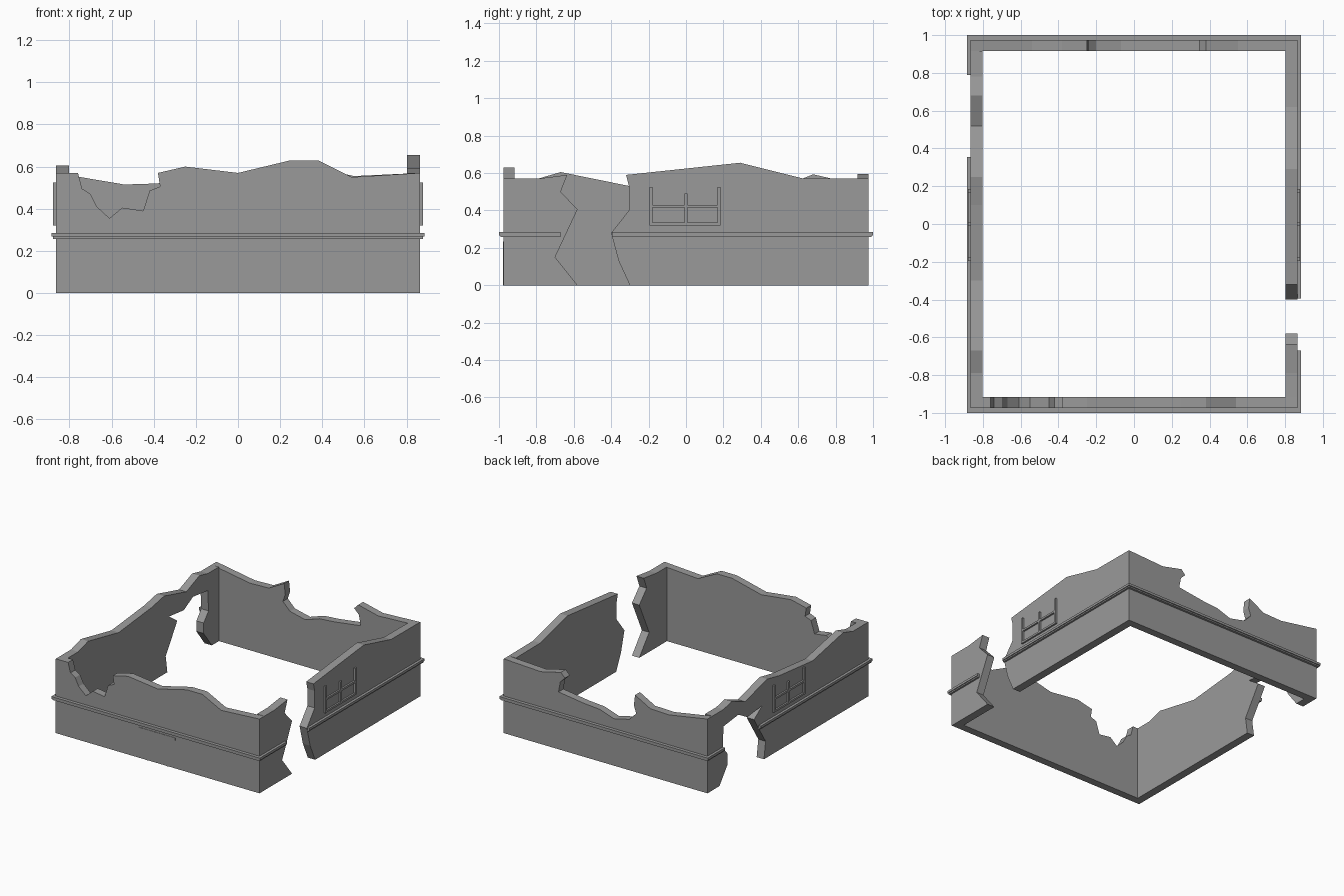
import bpy, bmesh
from mathutils import Vector

if "Cube" in bpy.data.objects:
    bpy.data.objects.remove(bpy.data.objects["Cube"])

stone = bpy.data.materials.new("grey_stone")
stone.diffuse_color = (0.32, 0.32, 0.32, 1)
stone.use_nodes = True
stone.node_tree.nodes["Principled BSDF"].inputs["Base Color"].default_value = stone.diffuse_color

WX, WY = 0.865, 0.975      # outer wall faces
IX, IY = 0.803, 0.916      # inner wall faces
TX, TY = 0.885, 1.0        # outer trim faces


def finish(name, bm):
    bmesh.ops.recalc_face_normals(bm, faces=bm.faces)
    me = bpy.data.meshes.new(name)
    bm.to_mesh(me)
    bm.free()
    me.materials.append(stone)
    ob = bpy.data.objects.new(name, me)
    bpy.context.collection.objects.link(ob)
    return ob


def wall(name, outline, axis, a, b):
    """Extrude an outline (along-wall, z) through the wall from a to b on the given axis."""
    bm = bmesh.new()
    pts = [(a, u, z) if axis == 'x' else (u, a, z) for u, z in outline]
    face = bm.faces.new([bm.verts.new(p) for p in pts])
    ext = bmesh.ops.extrude_face_region(bm, geom=[face])
    move = Vector((b - a, 0, 0)) if axis == 'x' else Vector((0, b - a, 0))
    bmesh.ops.translate(bm, vec=move,
                        verts=[v for v in ext["geom"] if isinstance(v, bmesh.types.BMVert)])
    return finish(name, bm)


def boxes(name, spans):
    """One object made of boxes given as (x0, x1, y0, y1, z0, z1)."""
    bm = bmesh.new()
    for x0, x1, y0, y1, z0, z1 in spans:
        vs = bmesh.ops.create_cube(bm, size=1)["verts"]
        bmesh.ops.scale(bm, vec=(x1 - x0, y1 - y0, z1 - z0), verts=vs)
        bmesh.ops.translate(bm, vec=((x0 + x1) / 2, (y0 + y1) / 2, (z0 + z1) / 2), verts=vs)
    return finish(name, bm)


# Front wall with a broken notch on the left
wall("front_wall", [
    (-WX, 0), (WX, 0), (WX, 0.57), (0.54, 0.55), (0.38, 0.63), (0.25, 0.63), (0, 0.57),
    (-0.25, 0.60), (-0.38, 0.57), (-0.37, 0.505), (-0.42, 0.485), (-0.45, 0.39),
    (-0.55, 0.405), (-0.61, 0.355), (-0.67, 0.41), (-0.70, 0.47), (-0.74, 0.495),
    (-0.76, 0.57), (-WX, 0.57)], 'y', -WY, -IY)

# Back wall with a wide broken dip
wall("back_wall", [
    (-WX, 0), (WX, 0), (WX, 0.57), (0.55, 0.555), (0.38, 0.595), (0.345, 0.56),
    (0.385, 0.52), (0.40, 0.44), (0.18, 0.41), (0.05, 0.40), (-0.07, 0.36), (-0.20, 0.39),
    (-0.26, 0.45), (-0.24, 0.51), (-0.25, 0.59), (-0.38, 0.52), (-0.54, 0.515),
    (-WX, 0.57)], 'y', IY, WY)

# Left wall with a hole open to the ground near the back
wall("left_wall", [
    (-IY, 0), (0.29, 0), (0.27, 0.13), (0.36, 0.27), (0.41, 0.35), (0.31, 0.42),
    (0.49, 0.40), (0.60, 0.46), (0.78, 0.44), (0.79, 0.28), (0.73, 0.21), (0.73, 0.13),
    (0.83, 0), (IY, 0), (IY, 0.57), (0.78, 0.57), (0.68, 0.593), (0.52, 0.53), (0.25, 0.60),
    (0.10, 0.57), (-0.30, 0.53), (-0.67, 0.605), (-0.79, 0.57), (-IY, 0.57)], 'x', -WX, -IX)

# Right wall, split in two by a crack
wall("right_wall_front_piece", [
    (-IY, 0), (-0.58, 0), (-0.70, 0.15), (-0.58, 0.405), (-0.67, 0.50), (-0.635, 0.59),
    (-0.79, 0.57), (-IY, 0.57)], 'x', IX, WX)
wall("right_wall_back_piece", [
    (-0.30, 0), (IY, 0), (IY, 0.57), (0.62, 0.572), (0.29, 0.655), (-0.32, 0.59),
    (-0.305, 0.53), (-0.305, 0.40), (-0.40, 0.28), (-0.36, 0.13)], 'x', IX, WX)

# Two-step trim course round the building, broken at the gaps
Z0, Z1 = 0.26, 0.285
for name, over, z0, z1 in (("trim_main", 0.020, 0.267, Z1), ("trim_lower_step", 0.014, 0.257, 0.267)):
    px, py = WX + over, WY + over * 1.25
    boxes(name, [
        (-px, px, -py, -WY, z0, z1),
        (-px, px, WY, py, z0, z1),
        (-px, -WX, -WY, 0.355, z0, z1),
        (-px, -WX, 0.79, WY, z0, z1),
        (WX, px, -WY, -0.67, z0, z1),
        (WX, px, -0.395, WY, z0, z1)])

# Broken window frames on the side walls
for side, s in (("right", 1), ("left", -1)):
    xa, xb = sorted((s * WX, s * (WX + 0.013)))
    bars = [(-0.195, -0.178, 0.32, 0.525), (0.168, 0.185, 0.32, 0.525),
            (-0.008, 0.009, 0.32, 0.49), (-0.195, 0.185, 0.32, 0.335),
            (-0.195, 0.185, 0.415, 0.43)]
    boxes(side + "_window_frame", [(xa, xb, *b) for b in bars])

# Faint door outline on the front wall
F = -WY - 0.003
boxes("front_door_frame", [
    (-0.16, 0.15, F, -WY, 0.215, 0.235),
    (-0.10, -0.085, F, -WY, 0, 0.215),
    (0.075, 0.09, F, -WY, 0, 0.215)])
